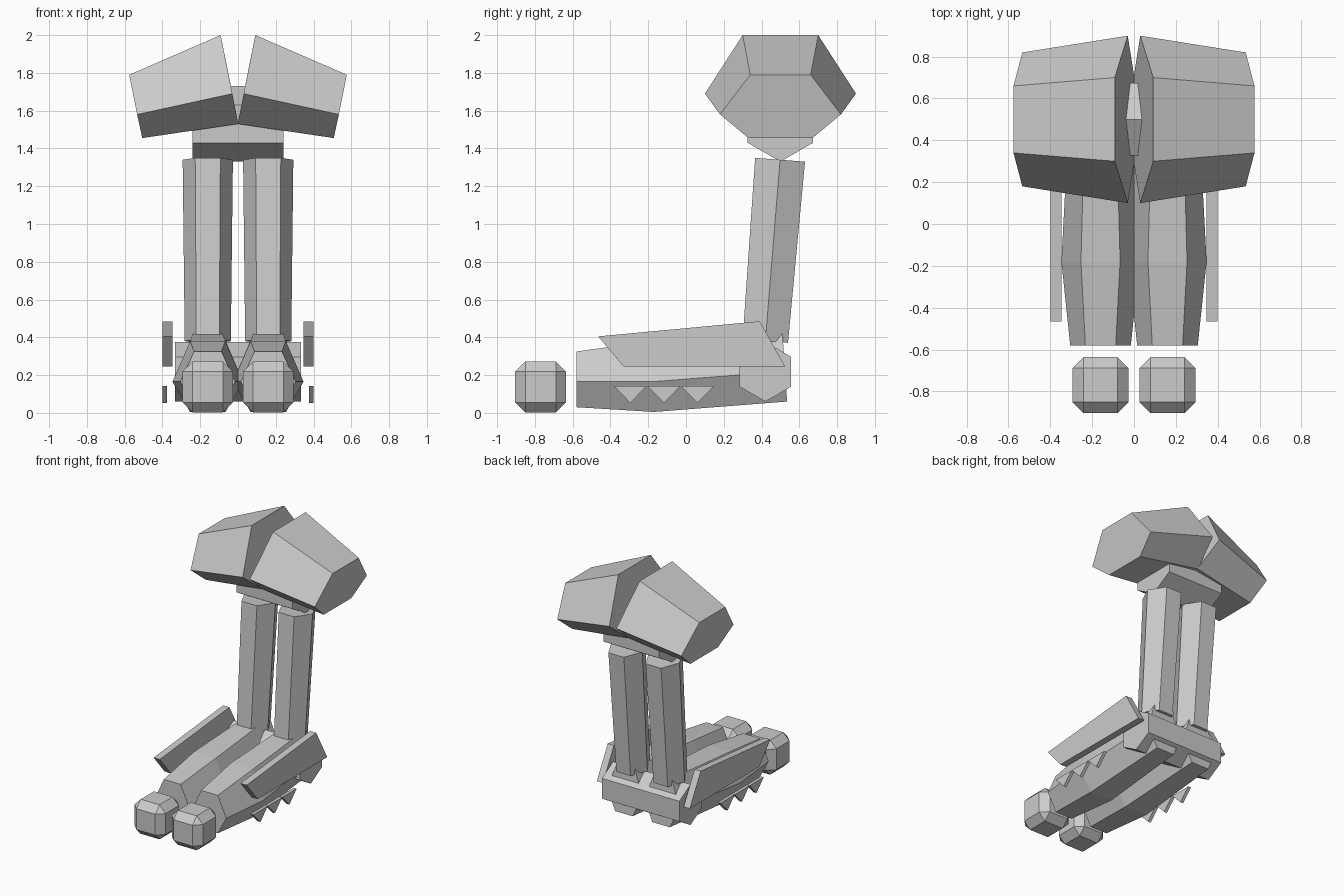
import bpy
import bmesh

if "Cube" in bpy.data.objects:
    bpy.data.objects.remove(bpy.data.objects["Cube"])


def loft(name, rings):
    """Solid skinned through rings of equal point count, capped at both ends."""
    bm = bmesh.new()
    loops = [[bm.verts.new(p) for p in ring] for ring in rings]
    n = len(loops[0])
    for a, b in zip(loops, loops[1:]):
        for i in range(n):
            j = (i + 1) % n
            bm.faces.new((a[i], a[j], b[j], b[i]))
    bm.faces.new(loops[0][::-1])
    bm.faces.new(loops[-1])
    bmesh.ops.recalc_face_normals(bm, faces=bm.faces)
    mesh = bpy.data.meshes.new(name)
    bm.to_mesh(mesh)
    bm.free()
    obj = bpy.data.objects.new(name, mesh)
    bpy.context.collection.objects.link(obj)
    return obj


def slab(name, profile, x0, x1):
    """Side profile of (y, z) points extruded from x0 to x1."""
    return loft(name, [[(x, y, z) for y, z in profile] for x in (x0, x1)])


def mirrored(make, name, *args):
    """Make a part for the right side and its reflection for the left."""
    for side, sign in (("right", 1), ("left", -1)):
        obj = make(f"{side}_{name}", *args)
        for v in obj.data.vertices:
            v.co.x *= sign
        if sign < 0:
            obj.data.flip_normals()


def hexagon(cy, cz, r):
    """Side-view hexagon with a point at top and bottom."""
    h = r * 0.866
    return [(cy, cz + r), (cy + h, cz + r / 2), (cy + h, cz - r / 2),
            (cy, cz - r), (cy - h, cz - r / 2), (cy - h, cz + r / 2)]


def eye_ring(levels, cy=0.5):
    """Hexagon ring from (x, z, half depth) at top, middle and bottom."""
    front = [(x, cy - d, z) for x, z, d in levels]
    back = [(x, cy + d, z) for x, z, d in levels]
    return front + back[::-1]


CX = 0.16   # centre of each track and column


def track_ring(r, top, mid, bottom):
    """Flat-topped hexagon; each level is (y, z)."""
    pts = [(-r / 2, top), (r / 2, top), (r, mid),
           (r / 2, bottom), (-r / 2, bottom), (-r, mid)]
    return [(CX + dx, y, z) for dx, (y, z) in pts]


def column_ring(cy, cz, r, depth):
    """Hexagon across the leaning column axis."""
    pts = [(-r / 2, -1), (r / 2, -1), (r, 0), (r / 2, 1), (-r / 2, 1), (-r, 0)]
    return [(CX + dx, cy + s * depth, cz - s * depth * 0.075) for dx, s in pts]


def roller(name):
    """Chamfered cube in front of a track."""
    bm = bmesh.new()
    bmesh.ops.create_cube(bm, size=0.268)
    bmesh.ops.bevel(bm, geom=bm.edges[:], offset=0.053, segments=1,
                    affect='EDGES', profile=0.5)
    bmesh.ops.translate(bm, verts=bm.verts, vec=(CX, -0.77, 0.137))
    mesh = bpy.data.meshes.new(name)
    bm.to_mesh(mesh)
    bm.free()
    obj = bpy.data.objects.new(name, mesh)
    bpy.context.collection.objects.link(obj)
    return obj


# Head: two tapering hexagonal eye blocks
mirrored(loft, "eye_block", [
    eye_ring([(0.092, 2.0, 0.20), (0.03, 1.69, 0.40), (-0.002, 1.53, 0.20)]),
    eye_ring([(0.576, 1.79, 0.16), (0.534, 1.58, 0.32), (0.507, 1.455, 0.17)]),
])

# Cross bars at the top and bottom of the columns
slab("neck_bar", hexagon(0.5, 1.53, 0.2), -0.24, 0.24)
slab("rear_axle_bar", hexagon(0.42, 0.218, 0.158), -0.333, 0.333)

# Leaning neck columns
mirrored(loft, "neck_column", [
    column_ring(0.42, 0.38, 0.122, 0.12),
    column_ring(0.498, 1.34, 0.133, 0.132),
])

# Track bodies, widest towards the front
mirrored(loft, "track_body", [
    track_ring(0.145, (-0.58, 0.325), (-0.58, 0.165), (-0.58, 0.03)),
    track_ring(0.187, (-0.18, 0.38), (-0.18, 0.165), (-0.17, 0.005)),
    track_ring(0.15, (0.51, 0.43), (0.525, 0.22), (0.535, 0.06)),
])

# Front rollers
mirrored(roller, "front_roller")

# Side guards above the tracks
guard = [(-0.465, 0.405), (0.39, 0.485), (0.525, 0.245), (-0.33, 0.245)]
mirrored(slab, "side_guard", guard, 0.347, 0.40)

# Row of teeth beside each track
for i in range(3):
    y = -0.295 + 0.178 * i
    tooth = [(y - 0.088, 0.143), (y + 0.088, 0.143), (y, 0.053)]
    mirrored(slab, f"track_tooth_{i + 1}", tooth, 0.375, 0.40)
